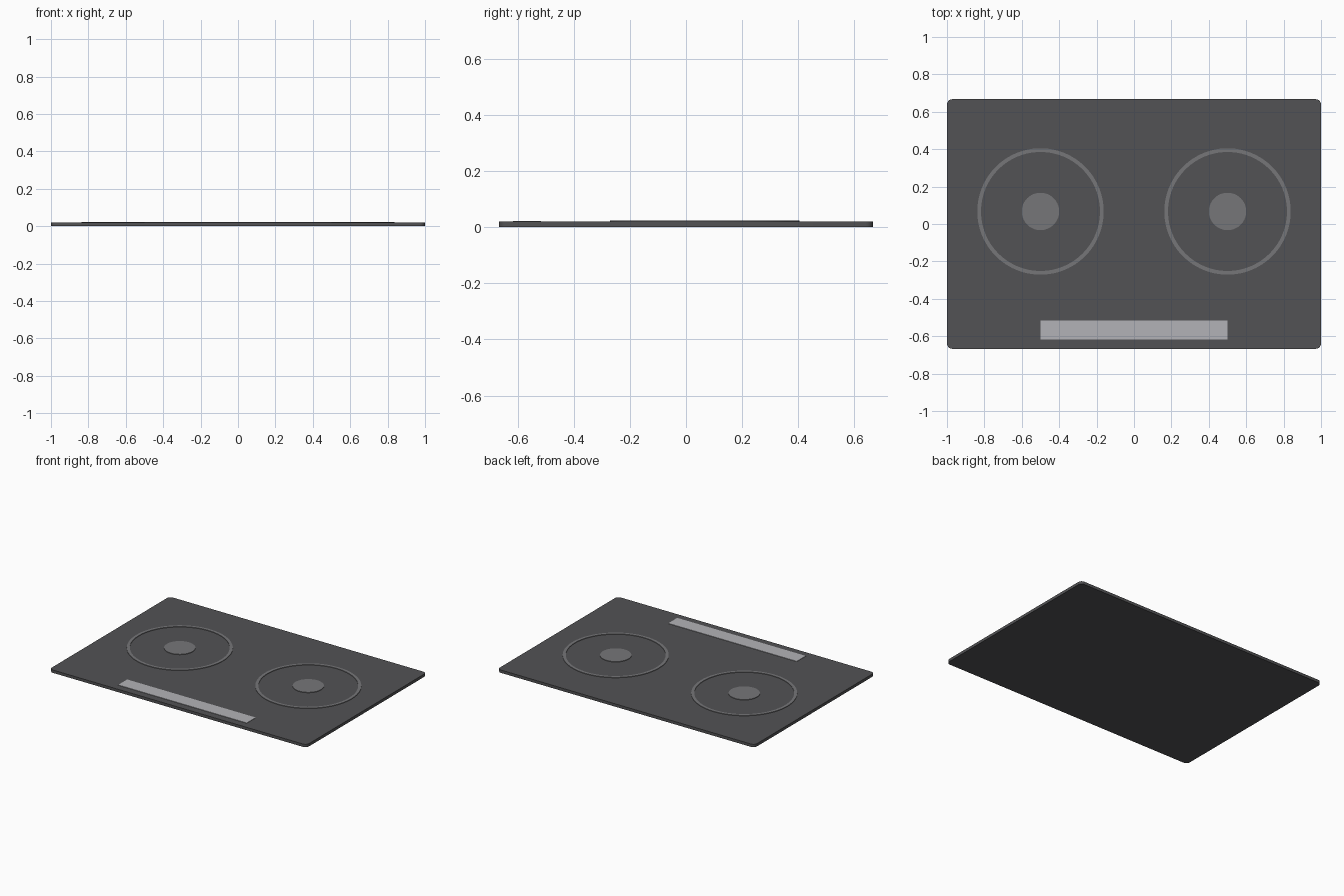
import bpy, bmesh
from math import cos, sin, tau, pi

if "Cube" in bpy.data.objects:
    bpy.data.objects.remove(bpy.data.objects["Cube"])

TOP = 0.02      # glass surface height
RAISED = 0.0235 # top of the printed zones


def material(name, v):
    m = bpy.data.materials.new(name)
    m.diffuse_color = (v, v, v * 1.05, 1)
    m.use_nodes = True
    m.node_tree.nodes["Principled BSDF"].inputs["Base Color"].default_value = m.diffuse_color
    return m


def finish(name, bm, mat):
    bmesh.ops.recalc_face_normals(bm, faces=bm.faces)
    me = bpy.data.meshes.new(name)
    bm.to_mesh(me)
    bm.free()
    ob = bpy.data.objects.new(name, me)
    bpy.context.collection.objects.link(ob)
    me.materials.append(mat)
    bpy.ops.object.select_all(action='DESELECT')
    ob.select_set(True)
    bpy.context.view_layer.objects.active = ob
    bpy.ops.object.shade_smooth_by_angle()
    return ob


def prism(name, outline, z0, z1, mat):
    bm = bmesh.new()
    face = bm.faces.new([bm.verts.new((x, y, z0)) for x, y in outline])
    ext = bmesh.ops.extrude_face_region(bm, geom=[face], use_keep_orig=True)
    verts = [g for g in ext['geom'] if isinstance(g, bmesh.types.BMVert)]
    bmesh.ops.translate(bm, verts=verts, vec=(0, 0, z1 - z0))
    return finish(name, bm, mat)


def circle(cx, cy, r, n=64):
    return [(cx + r * cos(tau * i / n), cy + r * sin(tau * i / n)) for i in range(n)]


def flat_ring(name, cx, cy, r_in, r_out, z0, z1, mat, n=96):
    # rectangular cross-section swept round the centre
    bm = bmesh.new()
    loops = [[bm.verts.new((x, y, z)) for x, y in circle(cx, cy, r, n)]
             for r, z in ((r_in, z0), (r_out, z0), (r_out, z1), (r_in, z1))]
    for k in range(4):
        a, b = loops[k], loops[(k + 1) % 4]
        for i in range(n):
            j = (i + 1) % n
            bm.faces.new((a[i], a[j], b[j], b[i]))
    return finish(name, bm, mat)


glass = material("dark_glass", 0.085)
print_grey = material("zone_grey", 0.18)
panel_grey = material("panel_grey", 0.45)

# Glass plate with rounded corners
hx, hy, r, steps = 1.0, 0.667, 0.028, 6
outline = []
for q, (sx, sy) in enumerate(((1, 1), (-1, 1), (-1, -1), (1, -1))):
    for i in range(steps + 1):
        a = (q + i / steps) * pi / 2
        outline.append((sx * (hx - r) + r * cos(a), sy * (hy - r) + r * sin(a)))
prism("glass_plate", outline, 0, TOP, glass)

# Two cooking zones, each a thin ring and a centre disc
for side, x in (("left", -0.5), ("right", 0.5)):
    flat_ring(side + "_zone_ring", x, 0.067, 0.318, 0.338, TOP - 0.004, RAISED, print_grey)
    prism(side + "_zone_disc", circle(x, 0.067, 0.1), TOP - 0.004, RAISED, print_grey)

# Control strip along the front edge
prism("control_strip", [(-0.5, -0.617), (0.5, -0.617), (0.5, -0.517), (-0.5, -0.517)],
      TOP - 0.004, RAISED - 0.0005, panel_grey)
